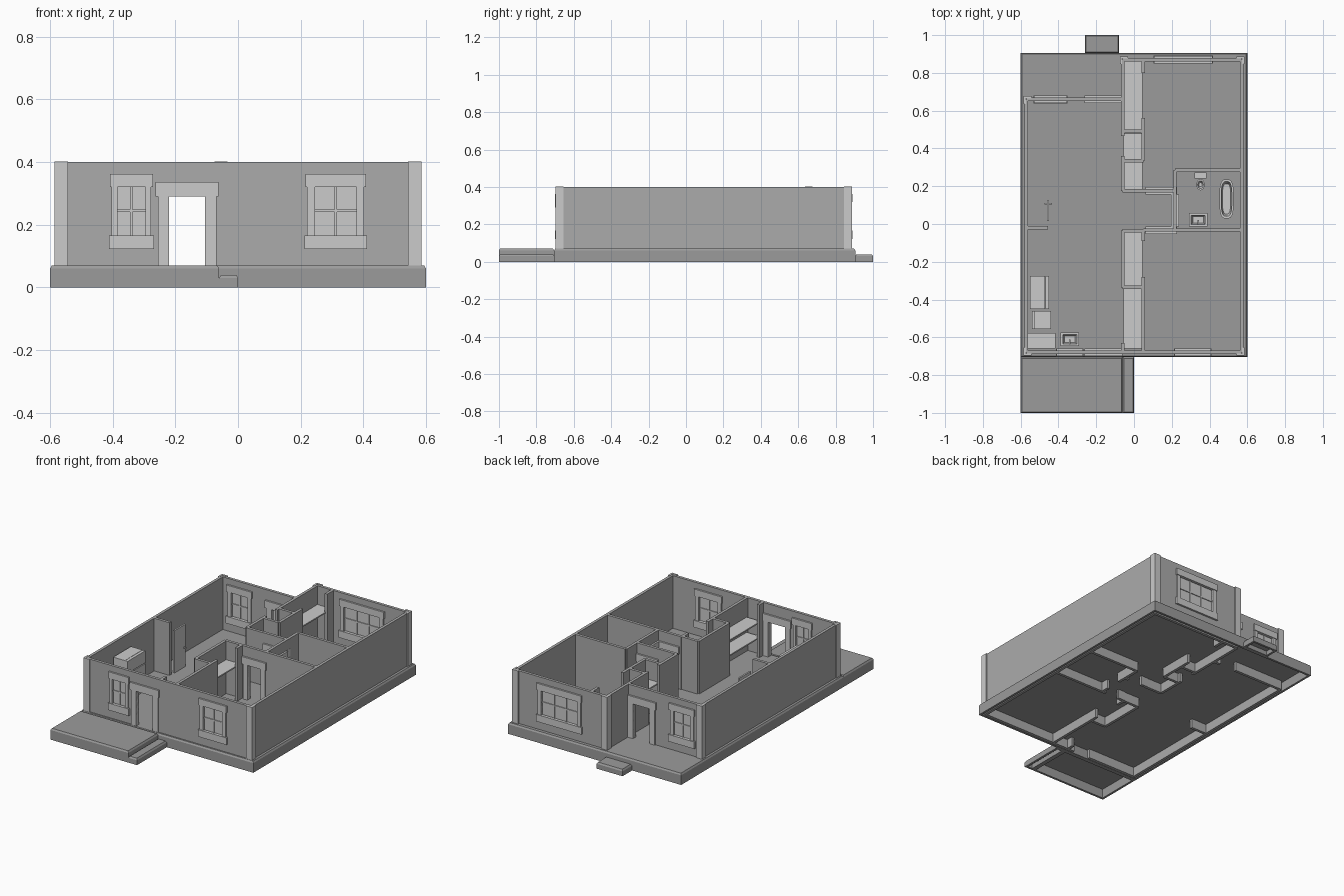
import bpy, bmesh, math

if "Cube" in bpy.data.objects:
    bpy.data.objects.remove(bpy.data.objects["Cube"])

T, H = 0.018, 0.40      # wall thickness, wall top
F = 0.07                # floor level


def grey(name, v):
    m = bpy.data.materials.new(name)
    m.diffuse_color = (v, v, v, 1)
    m.use_nodes = True
    m.node_tree.nodes["Principled BSDF"].inputs["Base Color"].default_value = m.diffuse_color
    return m


WALL, BASE, TRIM = grey("wall_grey", .41), grey("base_grey", .33), grey("trim_grey", .55)


def finish(name, bm, mat):
    bmesh.ops.recalc_face_normals(bm, faces=bm.faces)
    me = bpy.data.meshes.new(name)
    bm.to_mesh(me)
    bm.free()
    me.materials.append(mat)
    ob = bpy.data.objects.new(name, me)
    bpy.context.collection.objects.link(ob)
    return ob


def add_box(bm, x0, x1, y0, y1, z0, z1):
    r = bmesh.ops.create_cube(bm, size=1)
    for v in r["verts"]:
        v.co = ((x0 + x1) / 2 + v.co.x * (x1 - x0), (y0 + y1) / 2 + v.co.y * (y1 - y0),
                (z0 + z1) / 2 + v.co.z * (z1 - z0))


def boxes(name, *dims, mat=TRIM):
    bm = bmesh.new()
    for d in dims:
        add_box(bm, *d)
    return finish(name, bm, mat)


def loft(name, rings, mat=TRIM):
    bm = bmesh.new()
    loops = [[bm.verts.new(p) for p in r] for r in rings]
    n = len(loops[0])
    for a, b in zip(loops, loops[1:]):
        for i in range(n):
            bm.faces.new((a[i], a[(i + 1) % n], b[(i + 1) % n], b[i]))
    bm.faces.new(loops[0])
    bm.faces.new(loops[-1])
    return finish(name, bm, mat)


def shell(name, x0, x1, y0, y1, h):
    # slab hollow underneath, with a chamfered top edge
    def ring(i, z):
        return [(x0 + i, y0 + i, z), (x1 - i, y0 + i, z), (x1 - i, y1 - i, z), (x0 + i, y1 - i, z)]
    loft(name, [ring(.014, h - .012), ring(.014, 0), ring(0, 0), ring(0, h - .01), ring(.006, h)], BASE)


def span(axis, at, half, a, b, z0, z1):
    # box running along an axis, centred on a wall line
    if axis == "x":
        return (a, b, at - half, at + half, z0, z1)
    return (at - half, at + half, a, b, z0, z1)


def wall(name, axis, at, a, b, holes=()):
    parts, s = [], a
    for h0, h1, z0, z1 in sorted(holes):
        parts.append(span(axis, at, T / 2, s, h0, 0, H))
        if z1 < H:
            parts.append(span(axis, at, T / 2, h0, h1, z1, H))
        if z0 > F:
            parts.append(span(axis, at, T / 2, h0, h1, 0, z0))
        s = h1
    parts.append(span(axis, at, T / 2, s, b, 0, H))
    boxes(name, *parts, mat=WALL)


def door_trim(name, axis, at, a, b, j=.036):
    boxes(name,
          span(axis, at, .016, a - j, a, F, .29),
          span(axis, at, .016, b, b + j, F, .29),
          span(axis, at, .02, a - j - .007, b + j + .007, .29, .336))


def window(name, axis, at, a, b, n, j=.024):
    z0, z1 = .166, .32
    parts = [span(axis, at, .016, a - j, a, z0, z1),
             span(axis, at, .016, b, b + j, z0, z1),
             span(axis, at, .02, a - j - .006, b + j + .006, z1, .362),
             span(axis, at, .021, a - j - .009, b + j + .009, .122, z0),
             span(axis, at, .007, a, b, .24, .248)]
    for i in range(1, n):
        m = a + (b - a) * i / n
        parts.append(span(axis, at, .0068, m - .004, m + .004, z0, z1))
    boxes(name, *parts)
    boxes(name + "_glass", span(axis, at, .002, a, b, z0, z1))


def oval(cx, cy, rx, ry, z, e=2.0, n=20):
    pts = []
    for i in range(n):
        c, s = math.cos(math.tau * i / n), math.sin(math.tau * i / n)
        pts.append((cx + rx * math.copysign(abs(c) ** (2 / e), c),
                    cy + ry * math.copysign(abs(s) ** (2 / e), s), z))
    return pts


# foundation, porch and steps
shell("house_base", -.6, .6, -.705, .905, F)
shell("front_porch", -.6, -.06, -1, -.705, F)
shell("front_step", -.06, 0, -1, -.705, .04)
shell("back_step", -.26, -.08, .905, 1, .04)

# outer walls
XW, YF, YB, YP = .57, -.68, .87, .66
CL, CR = -.06, .05     # closet row sides
DOOR = (-.22, -.105, 0, .29)
wall("front_wall", "x", YF, -XW, XW, [(-.385, -.295, .166, .32), DOOR, (.245, .378, .166, .32)])
wall("left_wall", "y", -XW, YF, YP)
wall("right_wall", "y", XW, YF, YB)
wall("back_wall", "x", YB, CL, XW, [(.135, .385, .166, .32)])
wall("back_porch_wall", "x", YP, -XW, CL, [(-.5, -.385, .166, .32), DOOR])

window("kitchen_window", "x", YF, -.385, -.295, 2, .018)
window("front_bedroom_window", "x", YF, .245, .378, 2)
window("back_bedroom_window", "x", YB, .135, .385, 3)
window("back_porch_window", "x", YP, -.5, -.385, 2)
door_trim("front_door_trim", "x", YF, -.22, -.105)
door_trim("back_door_trim", "x", YP, -.22, -.105)

# corner boards
for i, (x, y, sx, sy) in enumerate([(-.585, -.697, 1, 1), (.585, -.697, -1, 1), (.585, .888, -1, -1),
                                    (-.075, .888, 1, -1), (-.585, .677, 1, -1)]):
    def d(a, b):
        return sorted((a, a + b))
    boxes("corner_board_%d" % i,
          (*d(x, .042 * sx), *d(y, .012 * sy), F, H + .002),
          (*d(x, .012 * sx), *d(y, .042 * sy), F, H + .002))

# closet row down the middle, each closet open on one side
wall("porch_side_wall", "y", CL, .335, YB, [(.36, .465, 0, H)])
wall("hall_closet_back", "y", CL, .175, .335)
wall("back_bedroom_closet_front", "y", CR, .335, YB, [(.56, .80, 0, H)])
wall("front_closet_back", "y", CR, YF, -.335)
wall("front_closet_post", "y", CL, YF, -.63)
wall("bedroom_closet_back", "y", CL, -.335, -.035)
wall("bedroom_closet_front", "y", CR, -.335, -.035, [(-.28, -.09, 0, H)])
for i, y in enumerate((-.335, -.035, .175, .335, .49)):
    wall("closet_divider_%d" % i, "x", y, CL, CR)
for i, (y0, y1) in enumerate([(-.66, -.345), (-.325, -.045), (.185, .325), (.345, .48), (.5, .86)]):
    boxes("closet_shelf_%d" % i, (CL + .005, CR - .005, y0, y1, .275, .283))
boxes("front_closet_low_shelf", (CL + .005, CR - .005, -.66, -.345, .18, .188))

# bathroom and hall walls
HX = .217
wall("front_bedroom_wall", "x", -.032, CR, XW, [(.098, .19, 0, .29)])
wall("hall_bath_wall", "y", HX, -.032, .285, [(.025, .12, 0, .29)])
wall("hall_end_wall", "x", .177, CR, HX, [(.098, .19, 0, .29)])
wall("bath_back_wall", "x", .285, HX, XW)
door_trim("front_bedroom_trim", "x", -.032, .098, .19, .03)
door_trim("back_bedroom_trim", "x", .177, .098, .19, .03)
door_trim("bathroom_trim", "y", HX, .025, .12, .03)

# kitchen divider and open door with knobs
wall("kitchen_stub_wall", "x", -.02, -XW, -.455)
boxes("open_door", (-.46, -.45, .015, .125, F, .335), (-.475, -.435, .104, .112, .19, .198))

# kitchen
boxes("refrigerator", (-.55, -.47, -.45, -.275, F, .32), (-.468, -.45, -.45, -.275, F, .24),
      (-.468, -.45, -.45, -.275, .245, .32))
boxes("stove", (-.54, -.44, -.557, -.46, F, .185), (-.54, -.525, -.557, -.46, .185, .215),
      *[(x - .014, x + .014, y - .014, y + .014, .185, .188) for x in (-.505, -.462) for y in (-.53, -.485)])
boxes("kitchen_cabinet", (-.56, -.42, -.655, -.585, F, .175), (-.565, -.415, -.658, -.578, .175, .187))


def sink(name, cx, cy, z):
    def r(w, d, h):
        return [(cx + a * w, cy + b * d, h) for a, b in ((-1, -1), (1, -1), (1, 1), (-1, 1))]
    loft(name, [r(.043, .031, F), r(.043, .031, z - .012), r(.049, .035, z - .012), r(.049, .035, z),
                r(.037, .024, z), r(.028, .017, z - .03)])


sink("kitchen_sink", -.34, -.61, .185)
sink("bathroom_sink", .34, .022, .18)
for x, y, s, z in ((-.34, -.637, 1, .185), (.34, -.005, 1, .18)):
    boxes("faucet", (x - .004, x + .004, y, y + .007, z, z + .025),
          (x - .003, x + .003, y, y + .025 * s, z + .02, z + .026))

# bathtub and toilet
loft("bathtub", [oval(.49, .133, rx, ry, z, 3.2, 28) for rx, ry, z in
                 ((.03, .092, F), (.034, .098, .125), (.038, .104, .128), (.038, .104, .135),
                  (.028, .092, .135), (.022, .08, .088))])
loft("toilet_bowl", [oval(.352, .208, rx, ry, z) for rx, ry, z in
                     ((.014, .02, F), (.012, .018, .09), (.022, .03, .12), (.022, .03, .128),
                      (.015, .021, .128), (.008, .011, .105))])
boxes("toilet_tank", (.324, .38, .243, .27, .11, .17), (.321, .383, .24, .273, .17, .177))

for ob in bpy.data.objects:
    if ob.name in ("bathtub", "toilet_bowl"):
        bpy.context.view_layer.objects.active = ob
        ob.select_set(True)
bpy.ops.object.shade_smooth_by_angle(angle=math.radians(35))
